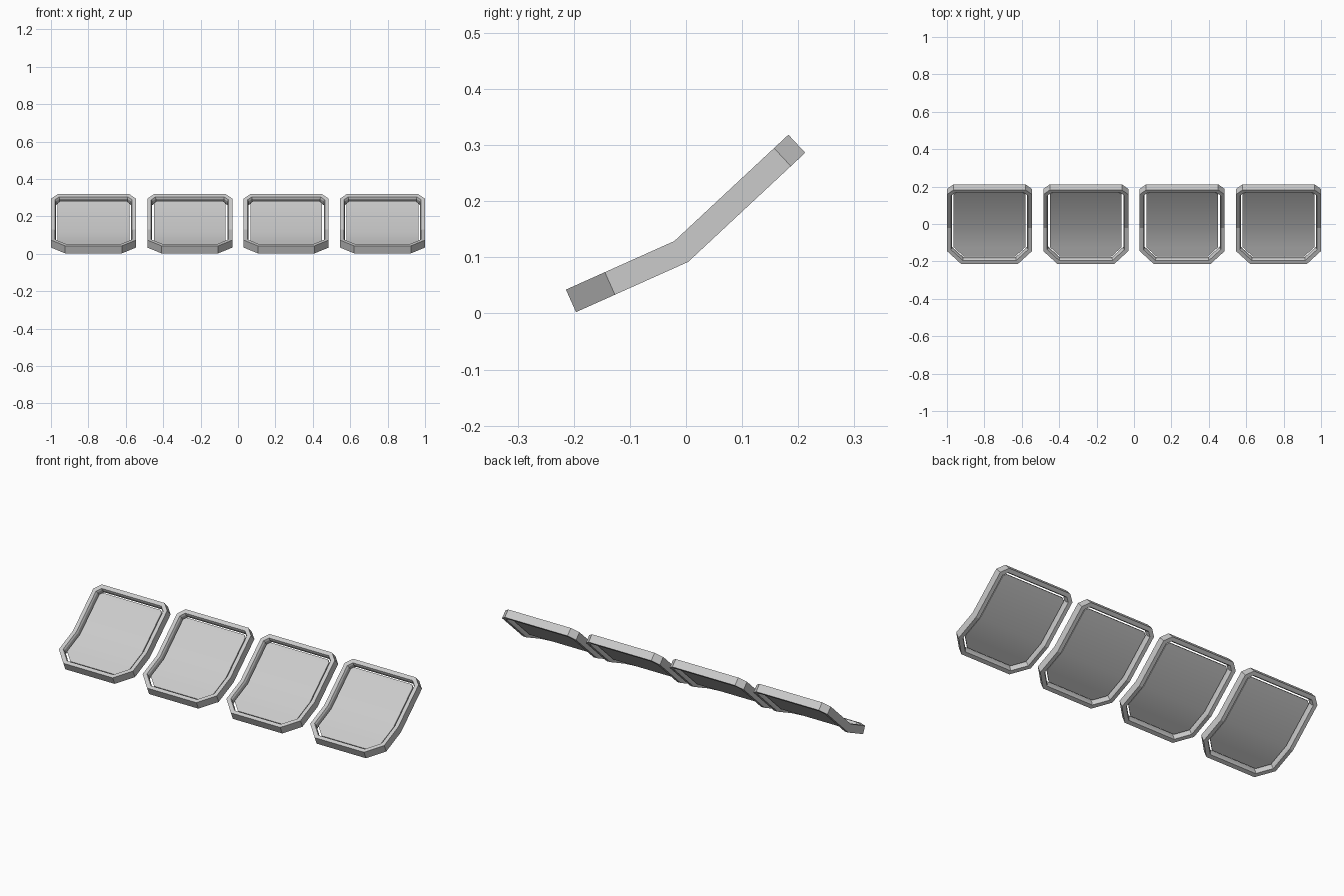
import bpy, bmesh, math
from mathutils import Vector

if "Cube" in bpy.data.objects:
    bpy.data.objects.remove(bpy.data.objects["Cube"])

# Bent side profile (y, z) along the mid-thickness line
LOW, BEND, HIGH = Vector((-0.205, 0.0225)), Vector((-0.0085, 0.1105)), Vector((0.1975, 0.3025))
D0, D1 = (BEND - LOW).normalized(), (HIGH - BEND).normalized()
L0, L1 = (BEND - LOW).length, (HIGH - BEND).length


def normal(d):
    return Vector((-d.y, d.x))


def place(x, s, t):
    """Point at width x, arc position s from the bend, height t above mid-line."""
    if abs(s) < 1e-6:
        n = (normal(D0) + normal(D1)).normalized()
        p = BEND + n * t / n.dot(normal(D0))
    else:
        d = D0 if s < 0 else D1
        p = BEND + d * s + normal(d) * t
    return (x, p.x, p.y)


def outline(inset):
    """Chamfered outline of one pad, offset inwards."""
    k = inset * 0.586
    w, a, b = 0.2275 - inset, -L0 + inset, L1 - inset
    cl, cu = 0.076 - k, 0.035 - k
    half = [(w - cl, a), (w, a + cl), (w, 0), (w, b - cu), (w - cu, b)]
    return half + [(-x, s) for x, s in reversed(half)]


def loop(bm, inset, t):
    return [bm.verts.new(place(x, s, t)) for x, s in outline(inset)]


def bridge(bm, a, b):
    n = len(a)
    for i in range(n):
        j = (i + 1) % n
        bm.faces.new((a[i], a[j], b[j], b[i]))


def finish(bm, name):
    bmesh.ops.recalc_face_normals(bm, faces=bm.faces)
    me = bpy.data.meshes.new(name)
    bm.to_mesh(me)
    bm.free()
    return me


# Rim: cross-section swept round the outline
bm = bmesh.new()
section = [(0, -0.022), (0, 0.022), (0.021, 0.022), (0.026, 0.012), (0.026, -0.012), (0.021, -0.022)]
rings = [loop(bm, i, t) for i, t in section]
for k in range(len(rings)):
    bridge(bm, rings[k], rings[(k + 1) % len(rings)])
rim_mesh = finish(bm, "rim")

# Panel: thin bent sheet floating inside the rim
bm = bmesh.new()
lo, hi = loop(bm, 0.036, -0.005), loop(bm, 0.036, 0.005)
bridge(bm, lo, hi)
for v in (lo, hi):
    for i in range(4):
        bm.faces.new((v[i], v[i + 1], v[8 - i], v[9 - i]))
panel_mesh = finish(bm, "panel")
for p in panel_mesh.polygons:
    p.use_smooth = True
panel_mesh.set_sharp_from_angle(angle=math.radians(30))

# Row of four pads
for i in range(4):
    for name, me in (("rim", rim_mesh), ("panel", panel_mesh)):
        ob = bpy.data.objects.new(f"{name}_{i + 1}", me)
        ob.location.x = -0.7725 + 0.515 * i
        bpy.context.collection.objects.link(ob)
